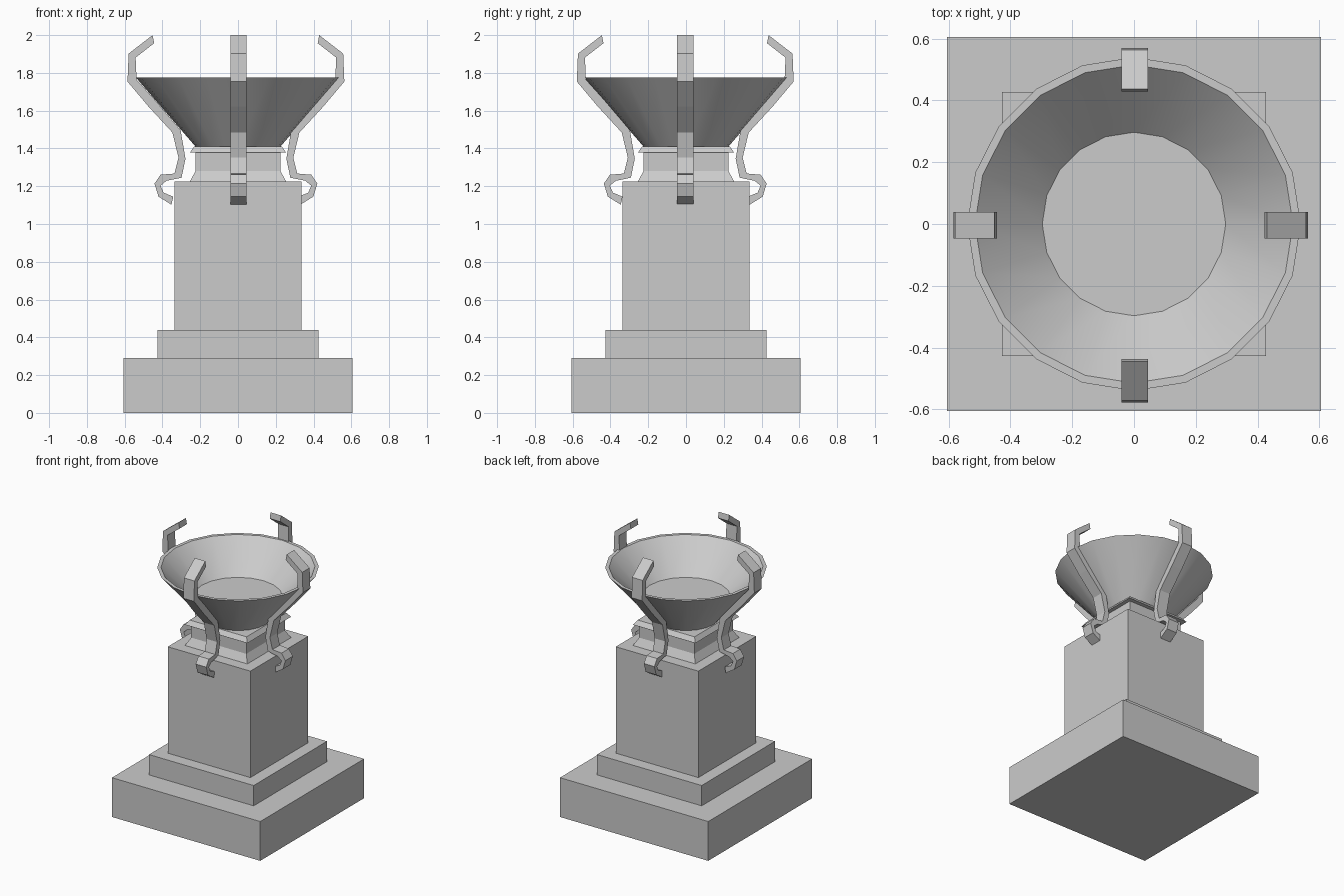
import bpy, bmesh
from math import cos, sin, pi, radians

if "Cube" in bpy.data.objects:
    bpy.data.objects.remove(bpy.data.objects["Cube"])


def make_object(name, bm):
    bmesh.ops.recalc_face_normals(bm, faces=bm.faces[:])
    mesh = bpy.data.meshes.new(name)
    bm.to_mesh(mesh)
    bm.free()
    obj = bpy.data.objects.new(name, mesh)
    bpy.context.collection.objects.link(obj)
    return obj


def stack(name, rings):
    """Closed solid joining successive rings of points."""
    bm = bmesh.new()
    loops = [[bm.verts.new(p) for p in ring] for ring in rings]
    n = len(loops[0])
    for a, b in zip(loops, loops[1:]):
        for i in range(n):
            j = (i + 1) % n
            bm.faces.new((a[i], a[j], b[j], b[i]))
    bm.faces.new(loops[0])
    bm.faces.new(loops[-1])
    return make_object(name, bm)


def square(h, z):
    return [(-h, -h, z), (h, -h, z), (h, h, z), (-h, h, z)]


def circle(r, z, n=20):
    return [(r * cos(2 * pi * i / n), r * sin(2 * pi * i / n), z) for i in range(n)]


# Stepped square pedestal
for name, half, z0, z1 in [("base_plinth", 0.605, 0, 0.29),
                           ("base_step", 0.427, 0.29, 0.44),
                           ("column", 0.337, 0.44, 1.225)]:
    stack(name, [square(half, z0), square(half, z1)])

# Moulded square collar under the bowl
collar = [(0.255, 1.225), (0.225, 1.28), (0.225, 1.378), (0.255, 1.378), (0.232, 1.41)]
stack("collar", [square(h, z) for h, z in collar])

# Twenty-sided bowl: outer wall, rim, inner wall, floor
bowl_profile = [(0.225, 1.41), (0.54, 1.775), (0.515, 1.775), (0.297, 1.56)]
bowl = stack("bowl", [circle(r, z) for r, z in bowl_profile])
bpy.context.view_layer.objects.active = bowl
bowl.select_set(True)
bpy.ops.object.shade_smooth_by_angle(angle=radians(30))

# Curved brackets: outer and inner edges as (radius, height), top to bottom
outer = [(0.441, 2.0), (0.568, 1.902), (0.574, 1.754), (0.463, 1.622), (0.336, 1.484),
         (0.304, 1.351), (0.325, 1.267), (0.399, 1.261), (0.431, 1.214), (0.41, 1.145),
         (0.341, 1.102)]
inner = [(0.433, 1.957), (0.531, 1.881), (0.526, 1.765), (0.431, 1.659), (0.293, 1.497),
         (0.267, 1.346), (0.288, 1.245), (0.367, 1.229), (0.399, 1.203), (0.383, 1.166),
         (0.332, 1.145)]
W = 0.043
for i, side in enumerate(("right", "back", "left", "front")):
    rings = [[(ro, -W, zo), (ro, W, zo), (ri, W, zi), (ri, -W, zi)]
             for (ro, zo), (ri, zi) in zip(outer, inner)]
    bracket = stack(side + "_bracket", rings)
    bracket.rotation_euler.z = i * pi / 2
    bracket.location = (-0.011, -0.004, 0) if i % 2 == 0 else (0.002, -0.004, 0)
